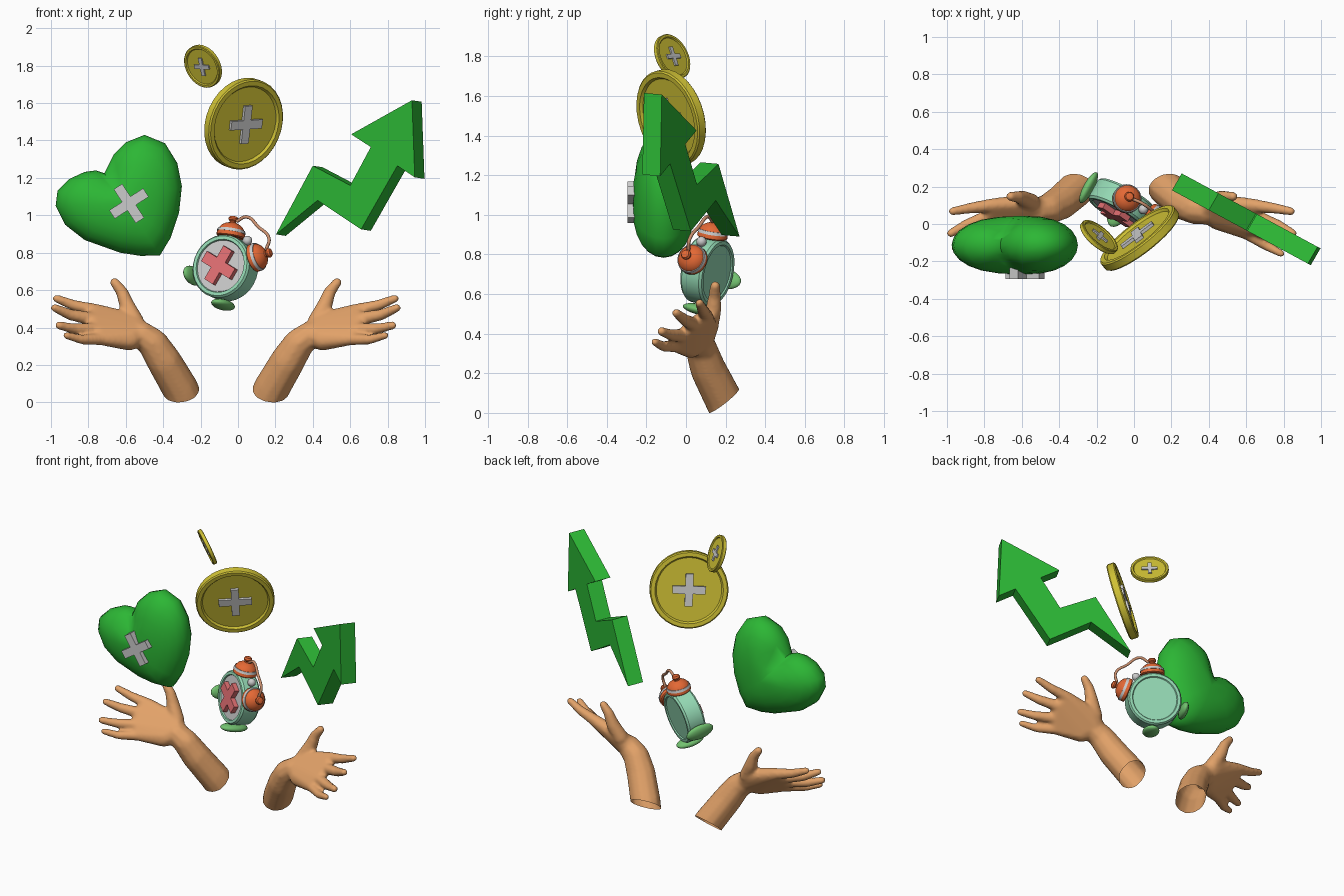
import bpy, bmesh
from math import sin, cos, pi, radians, exp
from mathutils import Vector, Matrix

if "Cube" in bpy.data.objects:
    bpy.data.objects.remove(bpy.data.objects["Cube"])


def mat(name, r, g, b):
    m = bpy.data.materials.new(name)
    m.diffuse_color = (r, g, b, 1)
    m.use_nodes = True
    m.node_tree.nodes["Principled BSDF"].inputs["Base Color"].default_value = m.diffuse_color
    return m


GREEN = mat("green", .025, .47, .035)
GOLD = mat("gold", .62, .53, .035)
SKIN = mat("skin", .76, .36, .14)
MINT = mat("mint", .30, .70, .46)
ORANGE = mat("orange", .78, .14, .035)
RED = mat("red", .76, .16, .17)
LEAF = mat("leaf_green", .17, .54, .16)


def finish(name, bm, material=None, M=Matrix(), angle=35):
    bmesh.ops.remove_doubles(bm, verts=bm.verts, dist=1e-5)
    bmesh.ops.transform(bm, matrix=M, verts=bm.verts)
    bmesh.ops.recalc_face_normals(bm, faces=bm.faces)
    me = bpy.data.meshes.new(name)
    bm.to_mesh(me)
    bm.free()
    ob = bpy.data.objects.new(name, me)
    bpy.context.collection.objects.link(ob)
    if material:
        me.materials.append(material)
    bpy.ops.object.select_all(action='DESELECT')
    bpy.context.view_layer.objects.active = ob
    ob.select_set(True)
    bpy.ops.object.shade_smooth_by_angle(angle=radians(angle))
    return ob


def skin_rings(bm, rings):
    vs = [[bm.verts.new(p) for p in ring] for ring in rings]
    n = len(vs[0])
    for a, b in zip(vs, vs[1:]):
        for i in range(n):
            j = (i + 1) % n
            bm.faces.new((a[i], a[j], b[j], b[i]))


def lathe(name, profile, M, material=None, segs=32):
    bm = bmesh.new()
    skin_rings(bm, [[(r * cos(2*pi*i/segs), r * sin(2*pi*i/segs), h) for i in range(segs)]
                    for r, h in profile])
    return finish(name, bm, material, M)


def prism(name, pts, offset, material=None, M=Matrix()):
    bm = bmesh.new()
    front = [bm.verts.new(p) for p in pts]
    back = [bm.verts.new(Vector(p) + Vector(offset)) for p in pts]
    bm.faces.new(front)
    bm.faces.new(back[::-1])
    for i in range(len(pts)):
        j = (i + 1) % len(pts)
        bm.faces.new((front[i], front[j], back[j], back[i]))
    return finish(name, bm, material, M, 20)


def cross(name, half, w, y0, y1, M, material=None):
    pts = []
    for k in range(4):
        c, s = round(cos(k*pi/2)), round(sin(k*pi/2))
        for x, z in ((w, w), (w, half), (-w, half)):
            pts.append((x*c - z*s, y0, x*s + z*c))
    return prism(name, pts, (0, y1 - y0, 0), material, M)


def frame(loc, n, roll=0):
    # local -y looks along n, roll turns clockwise seen from the front
    Y = -Vector(n).normalized()
    X = Y.cross(Vector((0, 0, 1))).normalized()
    Z = X.cross(Y)
    R = Matrix((X, Y, Z)).transposed().to_4x4()
    return Matrix.Translation(loc) @ R @ Matrix.Rotation(radians(roll), 4, 'Y')


FACE = Matrix.Rotation(pi/2, 4, 'X')   # lathe axis onto the frame normal

# Heart: outline rings shrinking into a dome on both sides, creased below the notch
outline = [(-.715, 1.225), (-.665, 1.325), (-.60, 1.39), (-.50, 1.43), (-.39, 1.385), (-.325, 1.28),
           (-.30, 1.155), (-.315, 1.016), (-.36, .88), (-.417, .786), (-.52, .783), (-.63, .80),
           (-.82, .868), (-.925, .95), (-.975, 1.05), (-.965, 1.13), (-.90, 1.195), (-.82, 1.232), (-.76, 1.24)]
cx, cz = -.60, 1.06
notch = Vector((-.70, 1.22))
rings = []
for k in range(-6, 7):
    t = k * pi / 12
    s = max(cos(t), 0) ** .8
    ring = []
    for x, z in outline:
        p = Vector((cx + (x-cx)*s, cz + (z-cz)*s))
        dent = 1 - .4 * exp(-((p - notch).length / .085) ** 2)
        ring.append((p.x, -.113 + .157*sin(t)*dent, p.y))
    rings.append(ring)
bm = bmesh.new()
skin_rings(bm, rings)
finish("heart", bm, GREEN, angle=75)
cross("heart_cross", .108, .027, -.025, .05, frame((-.583, -.27, 1.063), (0, -1, 0), -33))

# Coins: rimmed discs with a cross on both faces
for name, loc, n, R, roll in (("large_coin", (.03, -.075, 1.49), (.6, -.77, -.24), .248, -3),
                              ("small_coin", (-.187, -.07, 1.797), (-.6, -.7, -.36), .12, 2)):
    F = frame(loc, n, roll)
    half = [(0, .055), (.83, .055), (.87, .11), (.97, .11), (1, .08)]
    prof = [(r*R, h*R) for r, h in half] + [(r*R, -h*R) for r, h in half[::-1]]
    lathe(name, prof, F @ FACE, GOLD)
    cross(name + "_cross", .42*R, .1*R, -.12*R, .12*R, F)

# Rising zigzag arrow
zig = [(.203, .898), (.40, 1.265), (.60, 1.16), (.71, 1.365), (.605, 1.433), (.93, 1.615),
       (.945, 1.203), (.852, 1.265), (.658, .925), (.425, 1.08)]
prism("arrow", [(x, .182 - .54*(x - .2), z) for x, z in zig], (.052, .09, -.008), GREEN)

# Alarm clock body
C = frame((-.067, .108, .718), (-.47, -.86, .2), 38)
lathe("clock_body", [(0, .048), (.14, .048), (.145, .062), (.163, .062), (.172, .05), (.172, -.05),
                     (.163, -.062), (.145, -.062), (.14, -.055), (0, -.055)], C @ FACE, MINT)
lathe("clock_face", [(0, .054), (.141, .054), (.141, .045)], C @ FACE)
cross("clock_cross", .103, .031, -.085, -.045, C @ Matrix.Rotation(radians(-10), 4, 'Y'), RED)

# Bells with a pale stripe and knob, and feet
for side, word in ((-1, "left"), (1, "right")):
    B = C @ Matrix.Rotation(radians(34*side), 4, 'Y') @ Matrix.Translation((0, 0, .168))
    lathe(word + "_bell", [(0, .005), (.068, 0), (.077, .006), (.076, .022), (.071, .04), (.058, .06),
                           (.038, .073), (.018, .08), (.016, .086), (.024, .093), (.026, .102),
                           (.02, .113), (0, .118)], B, ORANGE, 24)
    lathe(word + "_bell_stripe", [(.07, .026), (.078, .026), (.0735, .042), (.065, .042)], B, None, 24)
    lathe(word + "_bell_post", [(0, -.02), (.012, -.02), (.012, .01), (0, .01)], B, None, 12)
    bm = bmesh.new()
    bmesh.ops.create_uvsphere(bm, u_segments=20, v_segments=12, radius=1)
    foot = C @ Matrix.Rotation(radians(180 - 40*side), 4, 'Y') @ Matrix.Translation((0, 0, .2))
    finish(word + "_foot", bm, LEAF, foot @ Matrix.Diagonal((.052, .095, .027, 1)), 60)

# Hammer
bm = bmesh.new()
bmesh.ops.create_uvsphere(bm, u_segments=16, v_segments=10, radius=.026)
finish("hammer", bm, None, C @ Matrix.Translation((0, 0, .19)), 60)

# Wire handle over the bells
cu = bpy.data.curves.new("clock_handle", 'CURVE')
cu.dimensions = '3D'
cu.bevel_depth = .009
cu.bevel_resolution = 2
cu.resolution_u = 6
sp = cu.splines.new('BEZIER')
path = [(-.125, .225), (-.095, .28), (0, .285), (.095, .28), (.125, .225)]
sp.bezier_points.add(len(path) - 1)
for bp, (x, z) in zip(sp.bezier_points, path):
    bp.co = C @ Vector((x, 0, z))
    bp.handle_left_type = bp.handle_right_type = 'AUTO'
cu.materials.append(mat("wire", .6, .28, .16))
bpy.context.collection.objects.link(bpy.data.objects.new("clock_handle", cu))


# Hands: hulls of spheres fused by a voxel remesh, cut open at the wrist
def hull(bm, balls):
    tmp = bmesh.new()
    for x, y, z, r in balls:
        bmesh.ops.create_icosphere(tmp, subdivisions=2, radius=r, matrix=Matrix.Translation((x, y, z)))
    res = bmesh.ops.convex_hull(tmp, input=tmp.verts)
    inner = {e for e in res["geom_interior"] + res["geom_unused"] if isinstance(e, bmesh.types.BMVert)}
    bmesh.ops.delete(tmp, geom=list(inner), context='VERTS')
    me = bpy.data.meshes.new("tmp")
    tmp.to_mesh(me)
    tmp.free()
    bm.from_mesh(me)
    bpy.data.meshes.remove(me)


chains = [
    [(.12, .25, -.06, .1), (.18, .185, .075, .098), (.265, .112, .22, .093), (.325, .08, .315, .083),
     (.385, .07, .36, .074)],
    [(.42, .115, .43, .05), (.465, .138, .52, .042), (.49, .145, .59, .033), (.53, .147, .642, .026)],
    [(.63, .10, .49, .038), (.745, .085, .518, .03), (.84, .068, .555, .023)],
    [(.65, .04, .445, .038), (.765, -.005, .468, .031), (.85, -.05, .505, .023)],
    [(.63, -.015, .39, .037), (.745, -.075, .393, .03), (.828, -.125, .412, .023)],
    [(.60, -.05, .338, .034), (.705, -.115, .336, .027), (.787, -.158, .358, .021)]]
palm = [(.39, .08, .37, .066), (.44, .11, .43, .052), (.45, .025, .335, .06)] + [c[0] for c in chains[2:]]
bm = bmesh.new()
hull(bm, palm)
for ch in chains:
    for a, b in zip(ch, ch[1:]):
        hull(bm, (a, b))
base = finish("right_hand", bm, SKIN)
rem = base.modifiers.new("fuse", 'REMESH')
rem.mode = 'VOXEL'
rem.voxel_size = .01
sm = base.modifiers.new("soften", 'SMOOTH')
sm.iterations = 8
sm.factor = .5
fused = bpy.data.meshes.new_from_object(base.evaluated_get(bpy.context.evaluated_depsgraph_get()))
bpy.data.objects.remove(base)
for name, M in (("right_hand", Matrix()),
                ("left_hand", Matrix.Translation((-.13, 0, 0)) @ Matrix.Diagonal((-1, 1, 1, 1)))):
    bm = bmesh.new()
    bm.from_mesh(fused)
    bmesh.ops.bisect_plane(bm, geom=bm.verts[:] + bm.edges[:] + bm.faces[:], plane_co=(.18, .187, .057),
                           plane_no=(.15, -.62, .77), clear_inner=True)
    finish(name, bm, SKIN, M, 80)
